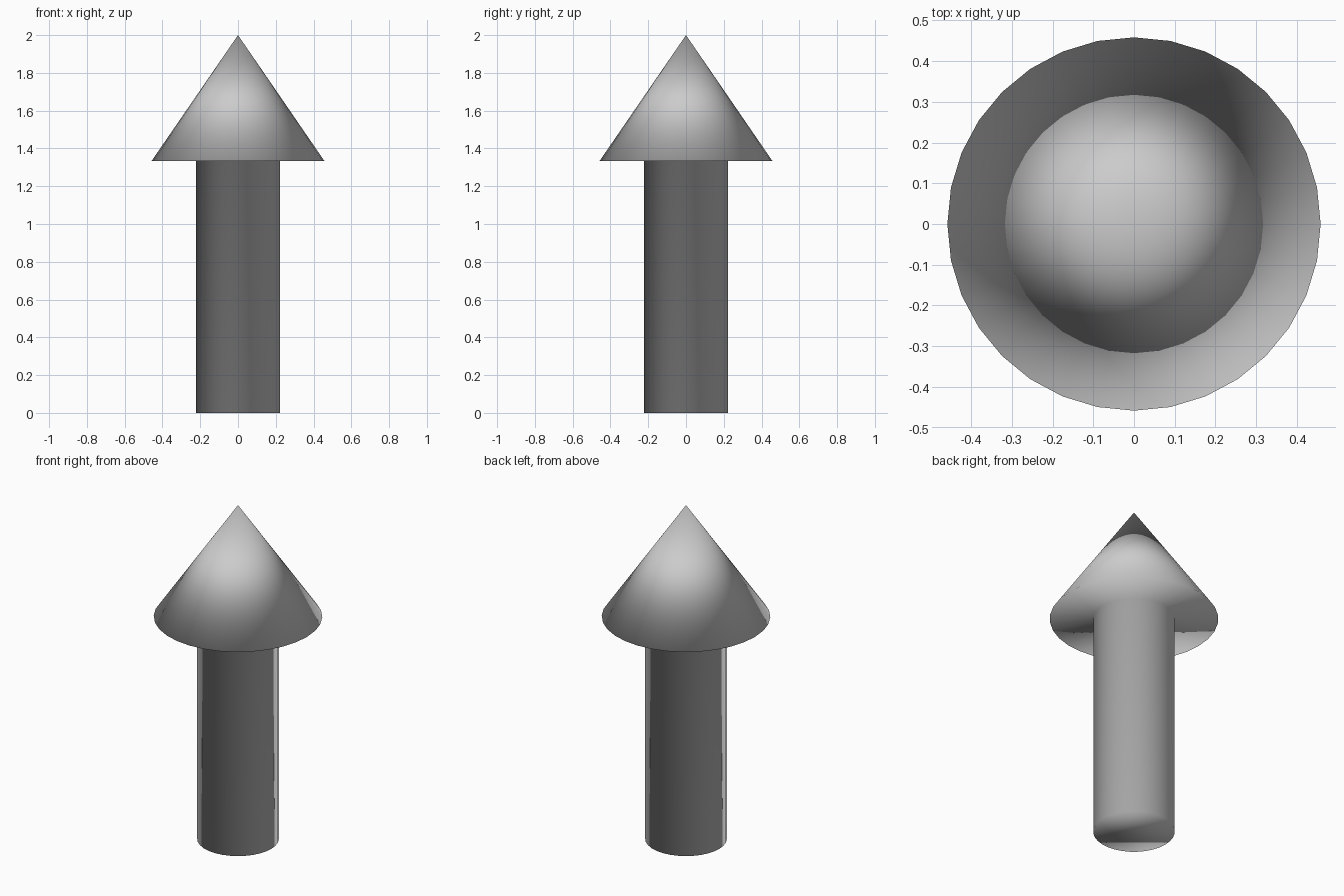
import bpy, bmesh
from mathutils import Vector

if "Cube" in bpy.data.objects:
    bpy.data.objects.remove(bpy.data.objects["Cube"])

SIDES = 32
SHAFT_R, HEAD_R = 0.222, 0.458
SHAFT_TOP, TIP = 1.333, 2.0


def extrude_ring(bm, edges, scale=1.0, lift=0.0):
    """Extrude an open ring of edges, then scale and lift the new ring."""
    geom = bmesh.ops.extrude_edge_only(bm, edges=edges)["geom"]
    for v in (g for g in geom if isinstance(g, bmesh.types.BMVert)):
        v.co = Vector((v.co.x * scale, v.co.y * scale, v.co.z + lift))
    return [g for g in geom if isinstance(g, bmesh.types.BMEdge)]


bm = bmesh.new()

# Shaft with closed foot
bmesh.ops.create_circle(bm, cap_ends=True, segments=SIDES, radius=SHAFT_R)
ring = extrude_ring(bm, bm.edges[:], lift=SHAFT_TOP)

# Underside of the head, then the cone drawn together into the tip
ring = extrude_ring(bm, ring, scale=HEAD_R / SHAFT_R)
ring = extrude_ring(bm, ring, scale=0.0, lift=TIP - SHAFT_TOP)
bmesh.ops.remove_doubles(bm, verts=bm.verts[:], dist=1e-4)
bmesh.ops.recalc_face_normals(bm, faces=bm.faces[:])

# One continuous, fully smooth-shaded skin
for f in bm.faces:
    f.smooth = True

mesh = bpy.data.meshes.new("arrow")
bm.to_mesh(mesh)
bm.free()
bpy.context.collection.objects.link(bpy.data.objects.new("arrow", mesh))
